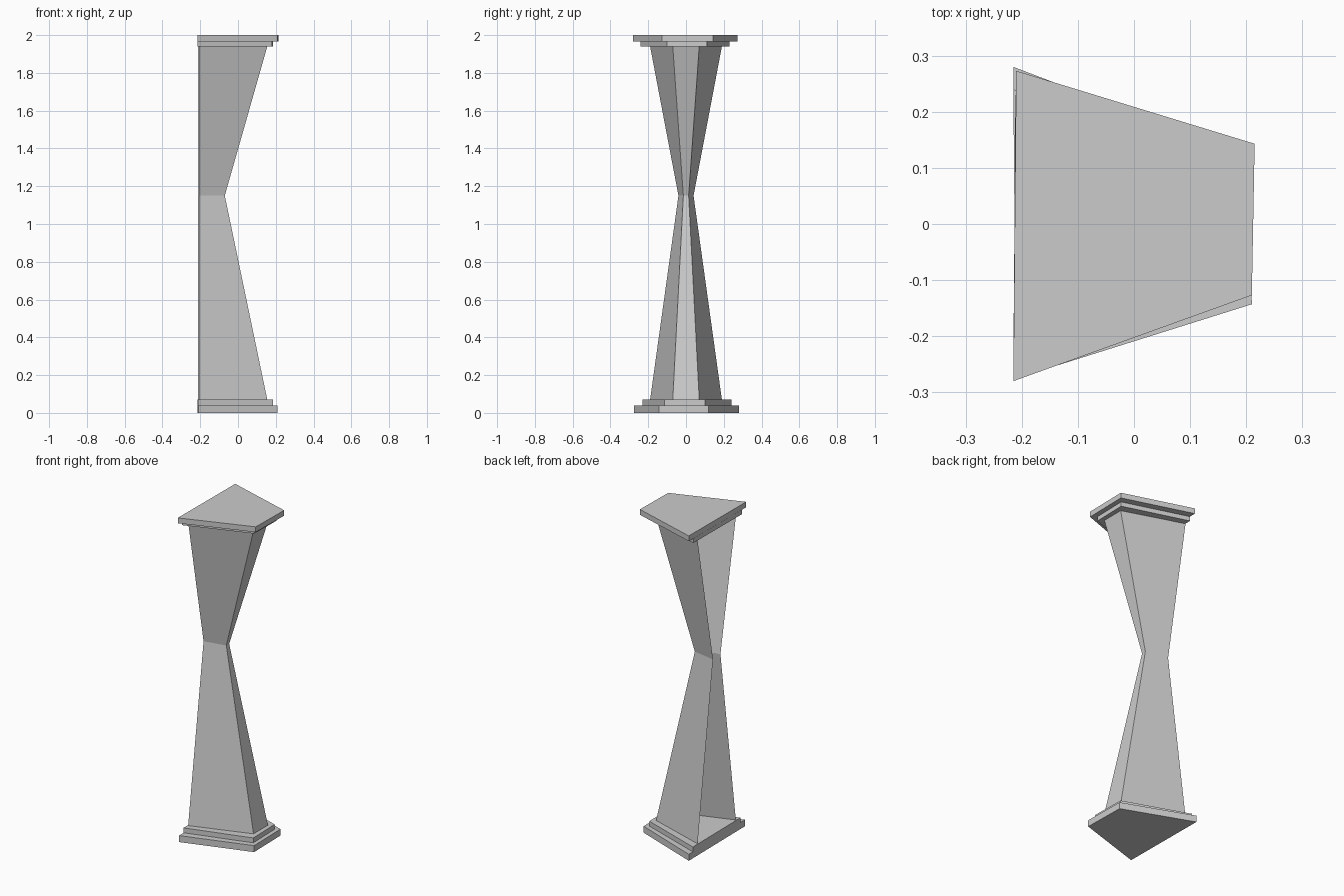
import bpy

if "Cube" in bpy.data.objects:
    bpy.data.objects.remove(bpy.data.objects["Cube"])


def mesh_object(name, verts, faces):
    mesh = bpy.data.meshes.new(name)
    mesh.from_pydata(verts, [], faces)
    mesh.update()
    obj = bpy.data.objects.new(name, mesh)
    bpy.context.collection.objects.link(obj)
    return obj


def slab(name, outline, z0, z1):
    # outline runs clockwise seen from above
    n = len(outline)
    verts = [(x, y, z) for z in (z0, z1) for x, y in outline]
    faces = [tuple(range(n)), tuple(reversed(range(n, 2 * n)))]
    faces += [(i, i + n, (i + 1) % n + n, (i + 1) % n) for i in range(n)]
    return mesh_object(name, verts, faces)


# Stepped base and capital: slightly skewed trapezoid slabs
slab("base_plate", [(-.215, .28), (.205, .12), (.21, -.143), (-.21, -.275)], 0, .04)
slab("base_step", [(-.215, .24), (.18, .10), (.185, -.115), (-.211, -.23)], .04, .07)
slab("top_step", [(-.211, .23), (.185, .11), (.18, -.10), (-.215, -.24)], 1.94, 1.967)
slab("top_plate", [(-.21, .273), (.215, .143), (.21, -.127), (-.215, -.28)], 1.967, 2)

# Pinched shaft: three-sided shell, open at the back (-x)
wide = [(-.212, .19), (.155, .07), (.155, -.07), (-.207, -.19)]
waist = [(-.212, .04), (-.07, .014), (-.07, -.014), (-.207, -.04)]
levels = [(.07, wide), (1.15, waist), (1.94, wide)]
verts = [(x, y, z) for z, ring in levels for x, y in ring]
faces = [(4 * k + i, 4 * k + i + 4, 4 * k + i + 5, 4 * k + i + 1)
         for k in range(2) for i in range(3)]
mesh_object("shaft", verts, faces)
